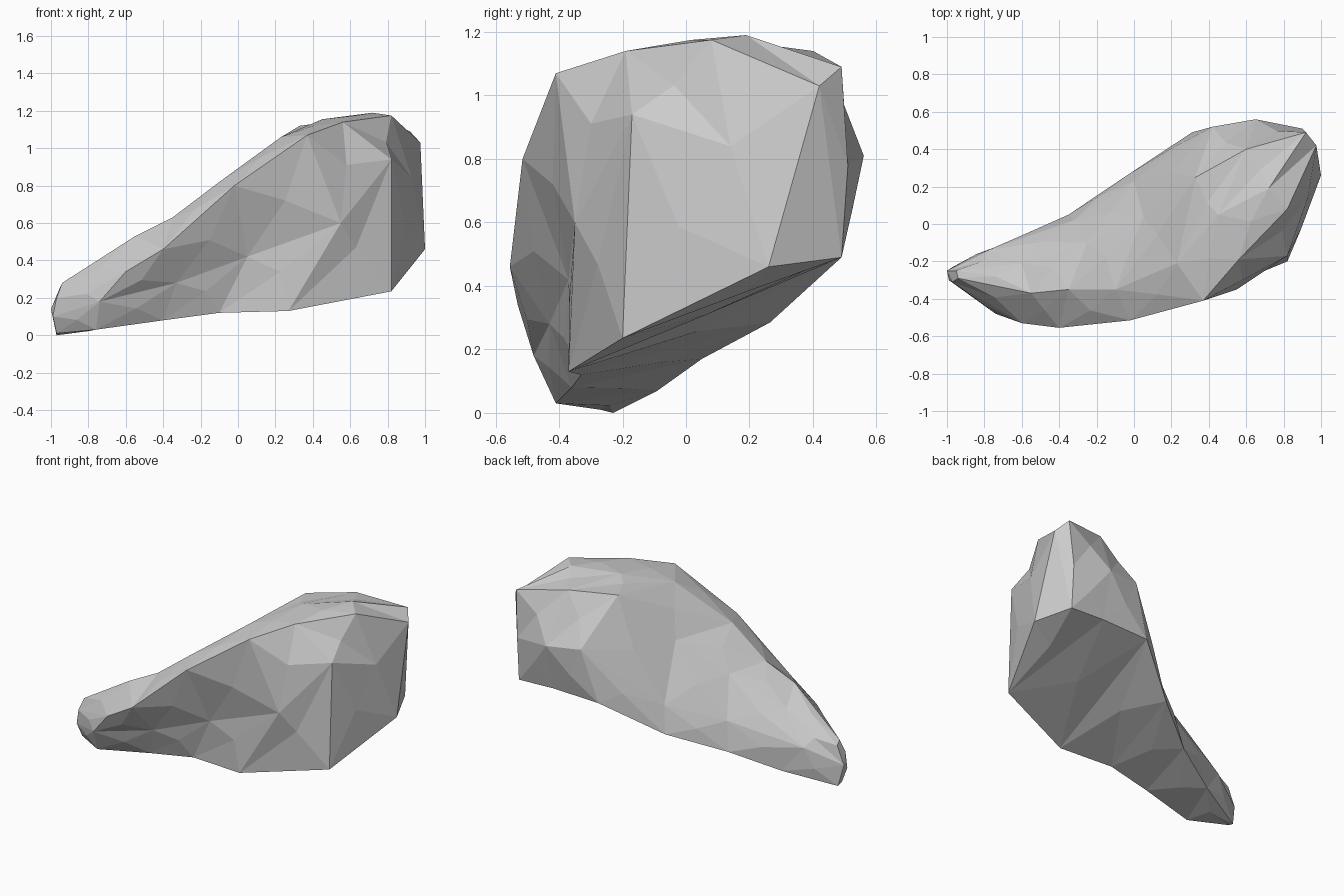
import bpy, bmesh
from mathutils import Vector

if "Cube" in bpy.data.objects:
    bpy.data.objects.remove(bpy.data.objects["Cube"])

# Contour rails running from the narrow tail to the broad end of the boulder
crest = [(-.94, -.29, .28), (-.55, -.37, .53), (-.35, -.35, .63), (-.1, -.35, .82),
         (.23, -.21, 1.06), (.45, .05, 1.155), (.72, .19, 1.19)]
front_ridge = [(-.97, -.31, .2), (-.6, -.53, .34), (-.4, -.555, .46), (-.02, -.515, .8),
               (.37, -.41, 1.07), (.56, -.19, 1.14), (.82, .08, 1.175)]
front_belly = [(-.99, -.3, .1), (-.74, -.48, .18), (-.33, -.43, .28), (.05, -.37, .42),
               (.55, -.35, .6), (.82, -.17, .94), (.93, .14, .84)]
front_sole = [(-.97, -.27, .01), (-.76, -.41, .03), (-.4, -.36, .08), (-.1, -.33, .12),
              (.27, -.37, .13), (.82, -.2, .235), (1, .26, .46)]
back_sole = [(-.97, -.23, 0), (-.65, -.09, .07), (-.35, .05, .17), (-.03, .265, .285),
             (.31, .49, .49), (.65, .49, .5), (.9, .49, .49)]
back_flank = [(-1, -.25, .14), (-.78, -.14, .24), (-.32, .02, .36), (0, .23, .46),
              (.42, .52, .83), (.65, .56, .81), (.9, .51, .78)]
back_shoulder = [(-.95, -.25, .26), (-.6, -.21, .43), (-.25, -.1, .61), (.05, .04, .81),
                 (.33, .25, 1.12), (.6, .4, 1.14), (.92, .49, 1.09)]
rails = [crest, front_ridge, front_belly, front_sole, back_sole, back_flank, back_shoulder]

# Skin the rails into a closed rock
bm = bmesh.new()
grid = [[bm.verts.new(p) for p in rail] for rail in rails]
n, stations = len(grid), len(crest)
sides = []
for i in range(n):
    a, b = grid[i], grid[(i + 1) % n]
    for s in range(stations - 1):
        sides.append(bm.faces.new((a[s], a[s + 1], b[s + 1], b[s])))
tail_cap = bm.faces.new([rail[0] for rail in grid])
broad_cap = bm.faces.new([rail[-1] for rail in grid])
bmesh.ops.recalc_face_normals(bm, faces=bm.faces)

# Break the skin into irregular flat facets
bmesh.ops.poke(bm, faces=sides, offset=.012)
bmesh.ops.triangulate(bm, faces=[tail_cap])

# Pull the middle of the broad end out to its upper corner
corner = bmesh.ops.poke(bm, faces=[broad_cap])["verts"][0]
corner.co = Vector((.975, .42, 1.03))

mesh = bpy.data.meshes.new("boulder")
bm.to_mesh(mesh)
bm.free()
boulder = bpy.data.objects.new("boulder", mesh)
bpy.context.collection.objects.link(boulder)
